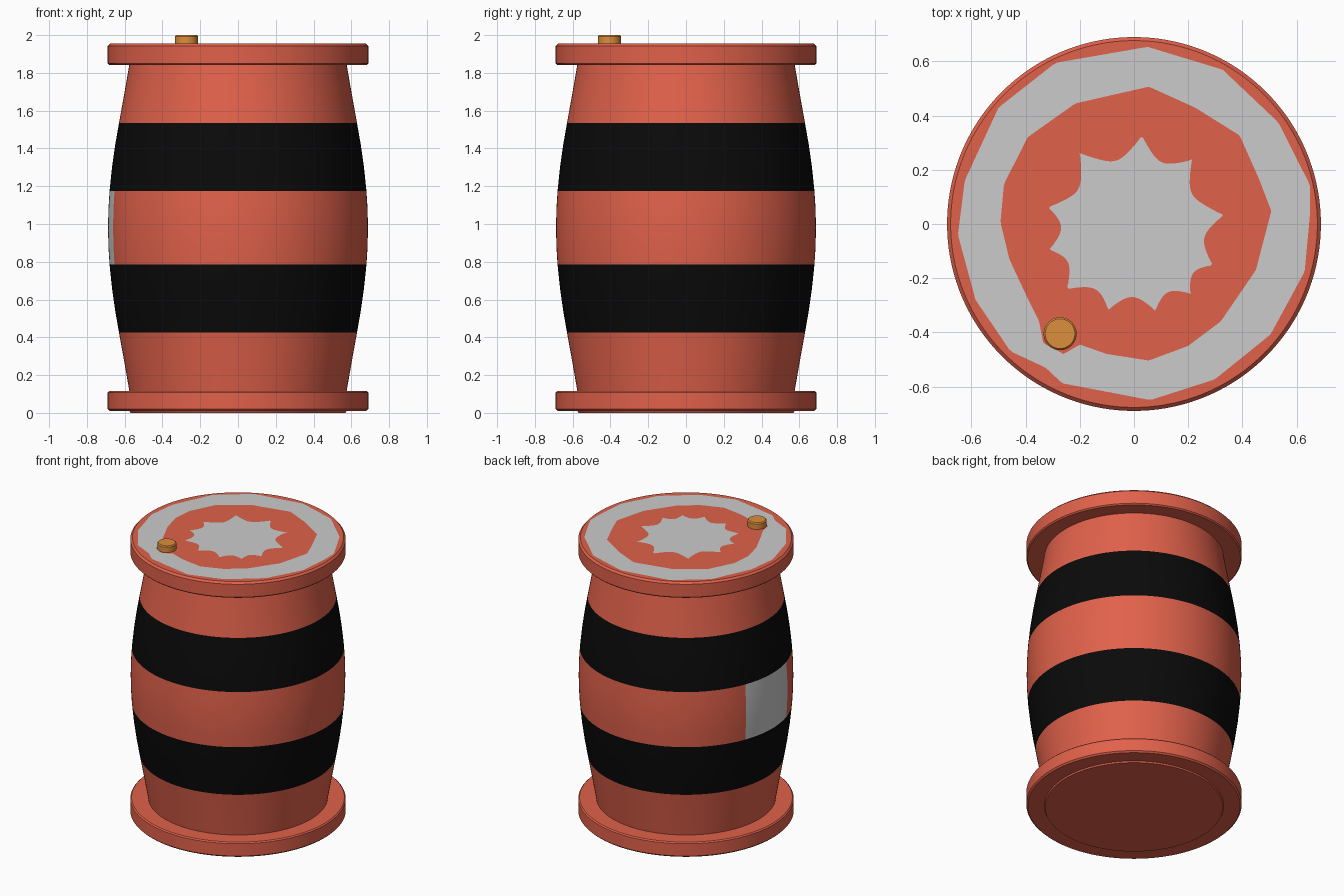
import bpy, bmesh
from math import sin, cos, pi, radians, atan2, hypot

if "Cube" in bpy.data.objects:
    bpy.data.objects.remove(bpy.data.objects["Cube"])

N = 240
TAU = 2 * pi
TOP = 1.955


def material(name, rgb):
    m = bpy.data.materials.new(name)
    m.diffuse_color = (*rgb, 1)
    m.use_nodes = True
    m.node_tree.nodes["Principled BSDF"].inputs["Base Color"].default_value = m.diffuse_color
    return m


RED = material("red_paint", (0.75, 0.12, 0.07))
BLACK = material("black_band", (0.003, 0.003, 0.003))
ORANGE = material("orange_peg", (0.72, 0.27, 0.045))


def sweep(name, profile, mat=None, a0=0.0, a1=360.0, n=N, loc=(0, 0, 0)):
    """Revolve a profile of (radius or radius function, z) about the z axis."""
    bm = bmesh.new()
    rows = []
    for i in range(n + 1):
        a = radians(a0 + (a1 - a0) * i / n)
        row = []
        for r, z in profile:
            rr = r(a % TAU) if callable(r) else r
            row.append(bm.verts.new((rr * cos(a), rr * sin(a), z)))
        rows.append(row)
    for p, q in zip(rows, rows[1:]):
        for k in range(len(profile) - 1):
            bm.faces.new((p[k], q[k], q[k + 1], p[k + 1]))
    bmesh.ops.remove_doubles(bm, verts=bm.verts, dist=1e-5)
    me = bpy.data.meshes.new(name)
    bm.to_mesh(me)
    bm.free()
    ob = bpy.data.objects.new(name, me)
    bpy.context.collection.objects.link(ob)
    ob.location = loc
    if mat:
        me.materials.append(mat)
    bpy.ops.object.select_all(action='DESELECT')
    bpy.context.view_layer.objects.active = ob
    ob.select_set(True)
    bpy.ops.object.shade_smooth_by_angle(angle=radians(30))
    return ob


def outline(points, scallop=False):
    """Radius function of a closed outline; sides straight or hollowed out."""
    pts = sorted((atan2(y, x) % TAU, hypot(x, y)) for x, y in points)

    def radius(a):
        for i, (t1, r1) in enumerate(pts):
            t2, r2 = pts[(i + 1) % len(pts)]
            gap = (t2 - t1) % TAU
            d = (a - t1) % TAU
            if d <= gap:
                break
        if scallop:
            t = d / gap
            return r1 + (r2 - r1) * t - 0.12 * gap * max(0, sin(pi * t)) ** 0.75
        return sin(gap) / (sin(gap - d) / r1 + sin(d) / r2)
    return radius


# Bulging wall: lower half, mirrored about mid height
half = [(.575, .115), (.602, .27), (.63, .425), (.65, .54), (.667, .66),
        (.68, .785), (.686, .88), (.688, .98)]
wall = half + [(r, 1.96 - z) for r, z in reversed(half[:-1])]

# Flanged ends with their plain wall parts
foot = [(0, 0), (.57, 0), (.575, .01), (.68, .01), (.69, .02), (.69, .107), (.682, .115)]
sweep("lower_end", foot + wall[:3], RED)
head = [(.682, 1.843), (.69, 1.851), (.69, 1.942), (.677, TOP)]

# Wall stripes
sweep("lower_band", wall[2:6], BLACK)
sweep("middle_stripe", wall[5:10], RED, 196, 519)
sweep("side_label", wall[5:10], None, 159, 196, 36)
sweep("upper_band", wall[9:13], BLACK)

# Painted pattern on the lid
star = outline([(.03, .33), (.217, .24), (.335, .033), (.294, -.154), (.21, -.26),
                (.08, -.324), (-.096, -.32), (-.25, -.243), (-.316, -.096),
                (-.32, .063), (-.202, .265)], scallop=True)
inner = outline([(.055, .507), (.225, .43), (.39, .327), (.46, .17), (.507, .048),
                 (.45, -.17), (.32, -.36), (.2, -.45), (.055, -.504), (-.1, -.48),
                 (-.2, -.445), (-.26, -.48), (-.335, -.44), (-.35, -.36), (-.39, -.28),
                 (-.46, -.13), (-.493, .007), (-.48, .147), (-.393, .32), (-.217, .445)])
outer = outline([(.05, .654), (.327, .57), (.533, .375), (.65, .143), (.65, .04),
                 (.63, -.176), (.504, -.408), (.298, -.574), (.06, -.65),
                 (-.265, -.588), (-.327, -.53), (-.456, -.47), (-.585, -.28),
                 (-.65, -.04), (-.625, .16), (-.5, .43), (-.29, .595)])
sweep("upper_end", wall[12:] + head + [(outer, TOP)], RED)
sweep("lid_outer_ring", [(outer, TOP), (inner, TOP)])
sweep("lid_inner_ring", [(inner, TOP), (star, TOP)], RED)
sweep("lid_star", [(star, TOP), (0, TOP)])

# Small peg on the lid
sweep("peg", [(.061, 1.94), (.061, 1.993), (.055, 2.0), (0, 2.0)], ORANGE,
      n=32, loc=(-.273, -.405, 0))
